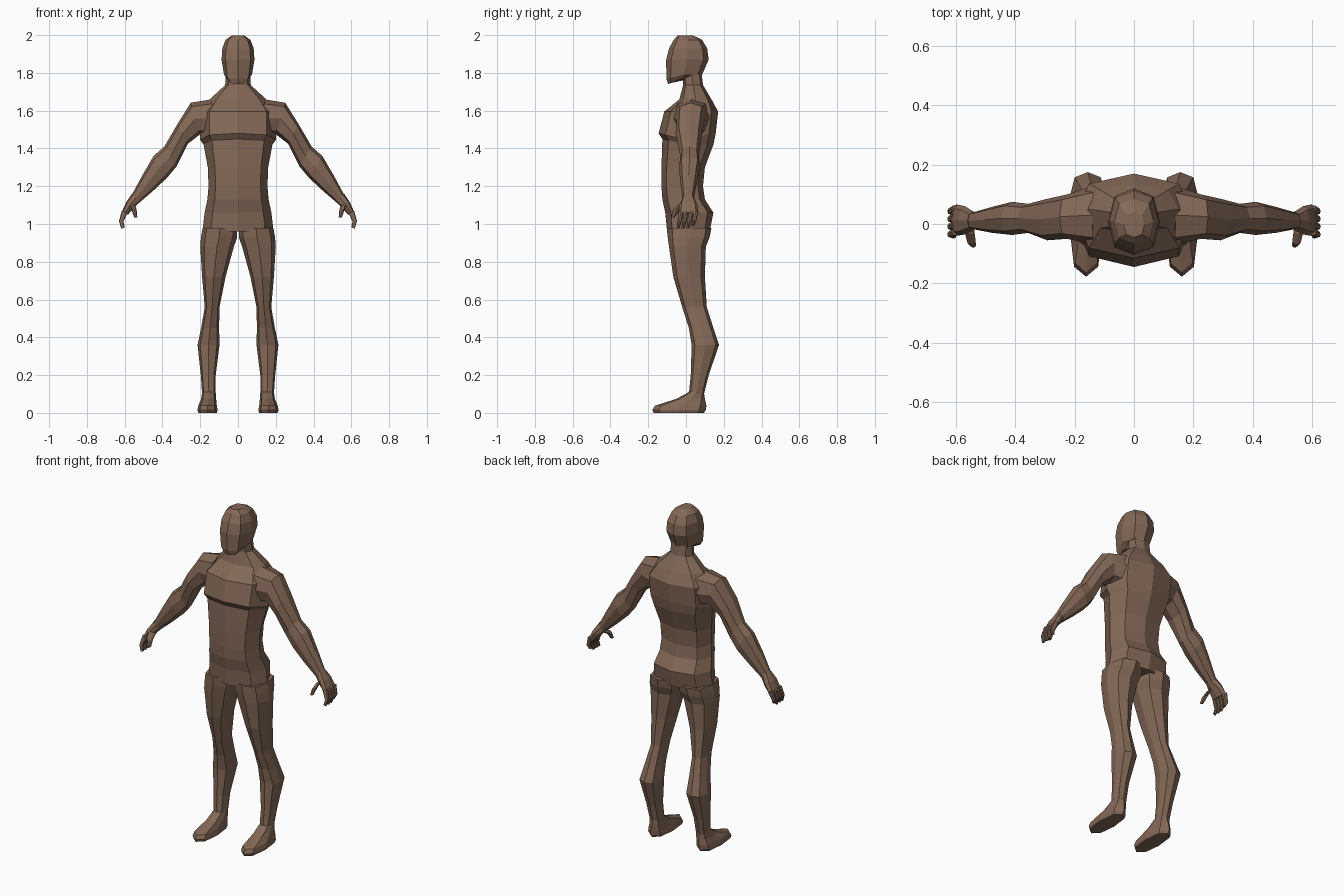
import bpy
import bmesh
from mathutils import Vector

default_cube = bpy.data.objects.get("Cube")
if default_cube:
    bpy.data.objects.remove(default_cube)

# Single skin colour
skin = bpy.data.materials.new("brown skin")
skin.use_nodes = True
skin_colour = (0.23, 0.14, 0.095, 1)
skin.diffuse_color = skin_colour
skin.node_tree.nodes["Principled BSDF"].inputs["Base Color"].default_value = skin_colour

# Eight-sided cross-section outline: sideways and depth factors
CORNER = 0.76
OUTLINE = [(1, 0), (CORNER, -CORNER), (0, -1), (-CORNER, -CORNER),
           (-1, 0), (-CORNER, CORNER), (0, 1), (CORNER, CORNER)]


def band(a, b, front, back, front_rise=0, back_rise=0):
    """Cross-section between two (x, z) edge points, reaching from front to back in y."""
    middle = Vector((a[0] + b[0], front + back, a[1] + b[1])) / 2
    across = Vector((b[0] - a[0], 0, b[1] - a[1])) / 2
    depth = Vector((0, (back - front) / 2, 0))
    ring = []
    for side, deep in OUTLINE:
        rise = -deep * front_rise if deep < 0 else deep * back_rise
        ring.append(middle + across * side + depth * deep + Vector((0, 0, rise)))
    return ring


def level(z, left, right, front, back, *rises):
    """Horizontal cross-section."""
    return band((left, z), (right, z), front, back, *rises)


def centred(z, half_width, front, back, *rises):
    """Horizontal cross-section that is symmetric about the middle."""
    return level(z, -half_width, half_width, front, back, *rises)


def loft(name, rings, mirrored=False):
    """Skin a closed, flat-shaded body over a run of cross-sections."""
    bm = bmesh.new()
    loops = [[bm.verts.new(point) for point in ring] for ring in rings]
    count = len(OUTLINE)
    for lower, upper in zip(loops, loops[1:]):
        for i in range(count):
            j = (i + 1) % count
            bm.faces.new((lower[i], lower[j], upper[j], upper[i]))
    bm.faces.new(loops[0])
    bm.faces.new(loops[-1])
    bmesh.ops.recalc_face_normals(bm, faces=bm.faces[:])
    mesh = bpy.data.meshes.new(name)
    bm.to_mesh(mesh)
    bm.free()
    mesh.materials.append(skin)
    part = bpy.data.objects.new(name, mesh)
    bpy.context.collection.objects.link(part)
    if mirrored:
        modifier = part.modifiers.new("other side", "MIRROR")
        modifier.use_axis[0] = True
        modifier.use_mirror_merge = False
    return part


# Torso from hips to the neck, with a chest ledge
loft("torso", [
    centred(.96, .188, -.1, .125),
    centred(1.06, .177, -.11, .145),
    centred(1.13, .162, -.125, .1),
    centred(1.2, .156, -.13, .09),
    centred(1.3, .16, -.13, .1),
    centred(1.42, .182, -.125, .145, .03),
    centred(1.445, .2, -.145, .158, .035, .04),
    centred(1.595, .2, -.115, .17),
    centred(1.66, .15, -.035, .135),
    centred(1.735, .068, -.015, .09),
    centred(1.82, .062, -.02, .08),
])

# Head with a forward jaw and a rounded crown
loft("head", [
    centred(1.765, .05, -.095, .02, -.025),
    centred(1.79, .074, -.104, .085, -.02),
    centred(1.87, .087, -.105, .12),
    centred(1.93, .083, -.09, .112),
    centred(1.975, .066, -.065, .085),
    centred(1.997, .035, -.045, .04),
])

# Legs
loft("legs", [
    level(.98, .004, .187, -.102, .135),
    level(.93, .004, .196, -.097, .125),
    level(.88, .022, .2, -.09, .105),
    level(.72, .066, .19, -.067, .1),
    level(.56, .098, .176, -.02, .11),
    level(.45, .1, .195, .015, .145),
    level(.36, .098, .214, .03, .175),
    level(.2, .118, .197, .025, .12),
    level(.1, .118, .19, .015, .095),
], mirrored=True)

# Feet sloping down to the toes
loft("feet", [
    level(.11, .118, .19, .015, .095),
    level(.075, .116, .195, -.05, .1),
    level(.038, .112, .21, -.165, .108),
    level(.015, .108, .215, -.178, .105),
    level(0, .112, .21, -.172, .095),
], mirrored=True)

# Arms from inside the shoulder to the wrist
loft("arms", [
    band((.14, 1.66), (.13, 1.46), -.07, .13),
    band((.25, 1.642), (.2, 1.475), -.05, .1),
    band((.32, 1.53), (.265, 1.425), -.055, .085),
    band((.39, 1.41), (.325, 1.305), -.03, .068),
    band((.447, 1.36), (.375, 1.245), -.037, .075),
    band((.505, 1.26), (.45, 1.175), -.03, .058),
    band((.562, 1.155), (.52, 1.115), -.018, .04),
], mirrored=True)

# Palms
loft("palms", [
    band((.562, 1.16), (.52, 1.115), -.018, .04),
    band((.592, 1.115), (.548, 1.09), -.035, .06),
    band((.617, 1.06), (.582, 1.05), -.04, .066),
], mirrored=True)

# Fingers fan out from the knuckles and curl inward
FINGERS = ("index", "middle", "ring", "little")
for n, finger in enumerate(FINGERS):
    y = -.026 + n * .026
    tip = y - .012
    shorten = .015 if finger == "little" else 0
    loft(finger + "_fingers", [
        band((.615, 1.07), (.585, 1.06), y - .013, y + .013),
        band((.63, 1.015), (.607, 1.01), tip - .008, tip + .014),
        band((.618, .975 + shorten), (.6, .982 + shorten), tip - .011, tip + .005),
    ], mirrored=True)

# Thumbs reach forward and down
loft("thumbs", [
    band((.575, 1.115), (.54, 1.09), -.035, .01),
    band((.565, 1.08), (.535, 1.065), -.07, -.035),
    band((.55, 1.035), (.533, 1.035), -.08, -.06),
], mirrored=True)
